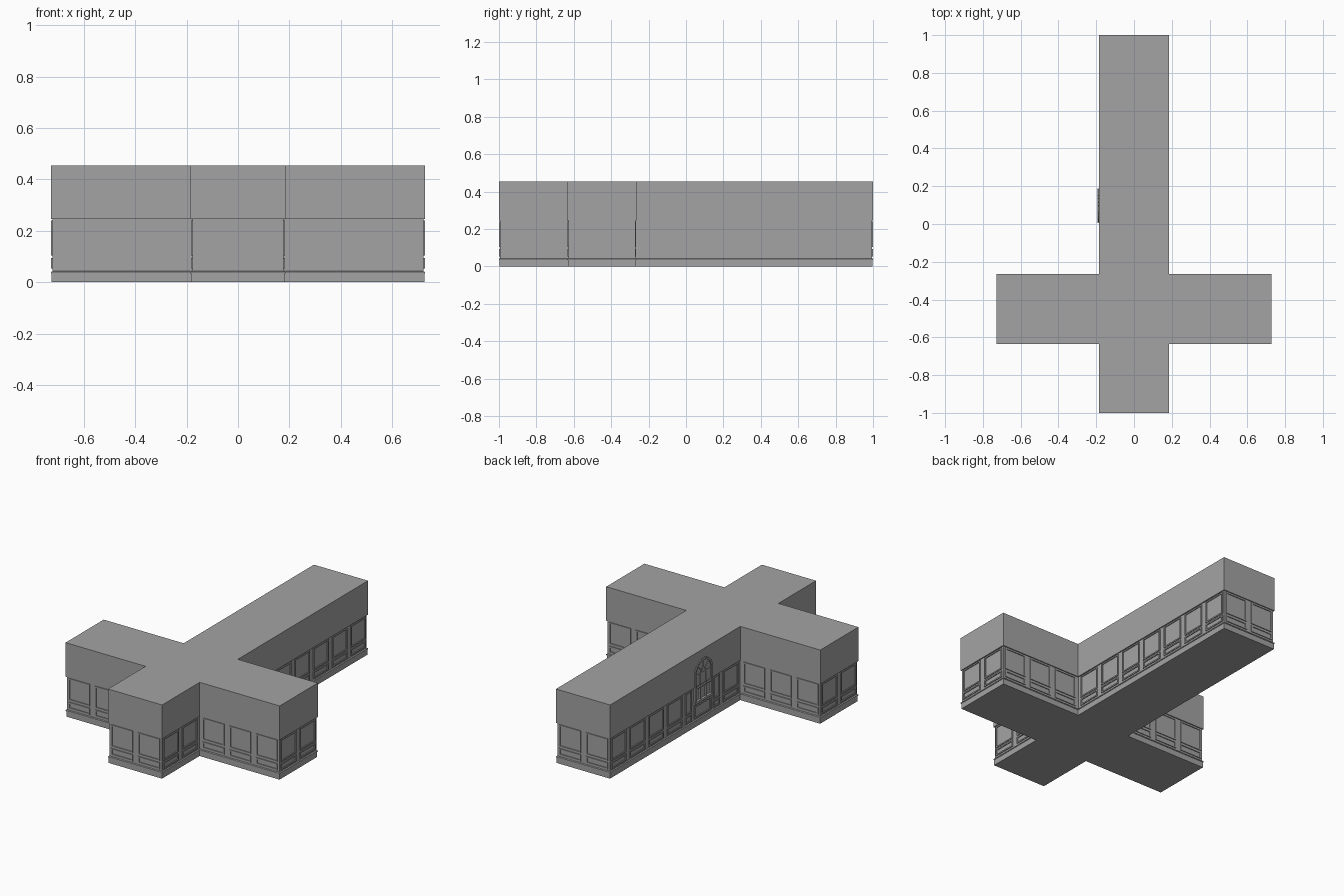
import bpy, bmesh, math
from mathutils import Vector

if "Cube" in bpy.data.objects:
    bpy.data.objects.remove(bpy.data.objects["Cube"])

GREY = (0.37, 0.37, 0.37, 1)
stone = bpy.data.materials.new("plain grey")
stone.use_nodes = True
stone.diffuse_color = GREY
stone.node_tree.nodes["Principled BSDF"].inputs["Base Color"].default_value = GREY

NAVE, ARM, END = 0.184, 0.728, 1.0      # half widths and half length
SOUTH, NORTH = -0.635, -0.265           # transept walls
SLOT = 0.1815                           # panel bay width
RECESS = 0.006                          # depth of the panelled band


def finish(bm, name):
    bmesh.ops.recalc_face_normals(bm, faces=bm.faces)
    mesh = bpy.data.meshes.new(name)
    bm.to_mesh(mesh)
    bm.free()
    mesh.materials.append(stone)
    obj = bpy.data.objects.new(name, mesh)
    bpy.context.scene.collection.objects.link(obj)
    return obj


def cross_plan(inset):
    """Counter-clockwise corners of the cross-shaped plan."""
    n, a, e = NAVE - inset, ARM - inset, END - inset
    s, t = SOUTH + inset, NORTH - inset
    right = [(n, -e), (n, s), (a, s), (a, t), (n, t), (n, e)]
    return right + [(-x, y) for x, y in reversed(right)]


class Wall:
    """Places mouldings on one wall in its own (along, height) coordinates."""

    def __init__(self, start, end):
        self.start = Vector((*start, 0))
        run = Vector((*end, 0)) - self.start
        self.length = run.length
        self.along = run.normalized()
        self.out = Vector((self.along.y, -self.along.x, 0))

    def point(self, u, z, depth):
        return self.start + self.along * u + self.out * depth + Vector((0, 0, z))

    def slab(self, bm, outline, back, front):
        rings = [[bm.verts.new(self.point(u, z, d)) for u, z in outline]
                 for d in (back, front)]
        for ring in rings:
            bm.faces.new(ring)
        for i in range(len(outline)):
            j = (i + 1) % len(outline)
            bm.faces.new((rings[0][i], rings[0][j], rings[1][j], rings[1][i]))

    def bar(self, bm, p, q, width, back, front):
        p, q = Vector(p), Vector(q)
        d = (q - p).normalized() * width / 2
        side = Vector((-d.y, d.x))
        self.slab(bm, [p - side, q - side, q + side, p + side], back, front)

    def frame(self, bm, u0, u1, z0, z1, width=0.008):
        h = width / 2
        for z in (z0 + h, z1 - h):
            self.bar(bm, (u0, z), (u1, z), width, -RECESS, -0.001)
        for u in (u0 + h, u1 - h):
            self.bar(bm, (u, z0 + width), (u, z1 - width), width, -RECESS, -0.001)

    def panel(self, bm, u0, u1, margin=0.018):
        self.frame(bm, u0 + margin, u1 - margin, 0.104, 0.24)
        self.frame(bm, u0 + margin, u1 - margin, 0.053, 0.094)


# Building body: plinth, ledge, recessed band, cap rail, upper wall
PROFILE = [(0.003, 0), (0.003, 0.034), (0, 0.034), (0, 0.04), (RECESS, 0.043),
           (RECESS, 0.246), (0, 0.246), (0, 0.455)]
bm = bmesh.new()
rings = [[bm.verts.new((x, y, z)) for x, y in cross_plan(i)] for i, z in PROFILE]
for low, high in zip(rings, rings[1:]):
    for i in range(len(low)):
        j = (i + 1) % len(low)
        bm.faces.new((low[i], low[j], high[j], high[i]))
bm.faces.new(rings[0])
bm.faces.new(rings[-1])
finish(bm, "building_body")

# Wall panelling, two mouldings per bay
corners = cross_plan(0)
walls = [Wall(a, b) for a, b in zip(corners, corners[1:] + corners[:1])]
window_wall = max((w for w in walls if w.out.x < -0.5), key=lambda w: w.length)
bm = bmesh.new()
for wall in walls:
    count = round(wall.length / SLOT)
    step = wall.length / count
    for k in range(count):
        if wall is window_wall and k in (4, 5):
            continue
        wall.panel(bm, k * step, (k + 1) * step)
# Narrow bays beside the window and a low panel below it
step = window_wall.length / 7
window_wall.panel(bm, 4 * step, 4.5 * step, 0.014)
window_wall.panel(bm, 5.5 * step, 6 * step, 0.014)
window_wall.frame(bm, 4.5 * step + 0.01, 5.5 * step - 0.01, 0.053, 0.13)
finish(bm, "wall_panels")

# Arched window: sill, jambs, arch and tracery
bm = bmesh.new()
mid, radius, sill, spring = 5 * step, 0.08, 0.15, 0.315


def window_bar(p, q, width=0.006, front=0.003):
    window_wall.bar(bm, p, q, width, -RECESS, front)


def arch_point(angle, r=radius):
    return (mid + r * math.cos(angle), spring + r * math.sin(angle))


for side in (-1, 1):
    window_bar((mid + side * radius, sill), (mid + side * radius, spring), 0.012, 0.006)
    window_bar((mid + side * radius / 3, sill), (mid + side * radius / 3, spring))
window_bar((mid - radius - 0.012, sill), (mid + radius + 0.012, sill), 0.014, 0.008)
for z in ((sill + spring) / 2, spring):
    window_bar((mid - radius, z), (mid + radius, z))
SEGMENTS = 14
for i in range(SEGMENTS):
    a, b = math.pi * i / SEGMENTS, math.pi * (i + 1) / SEGMENTS
    window_bar(arch_point(a), arch_point(b), 0.012, 0.006)
    window_bar(arch_point(a, radius / 3), arch_point(b, radius / 3))
for i in (1, 2, 3):
    window_bar(arch_point(math.pi * i / 4, radius / 3), arch_point(math.pi * i / 4))
finish(bm, "arched_window")
